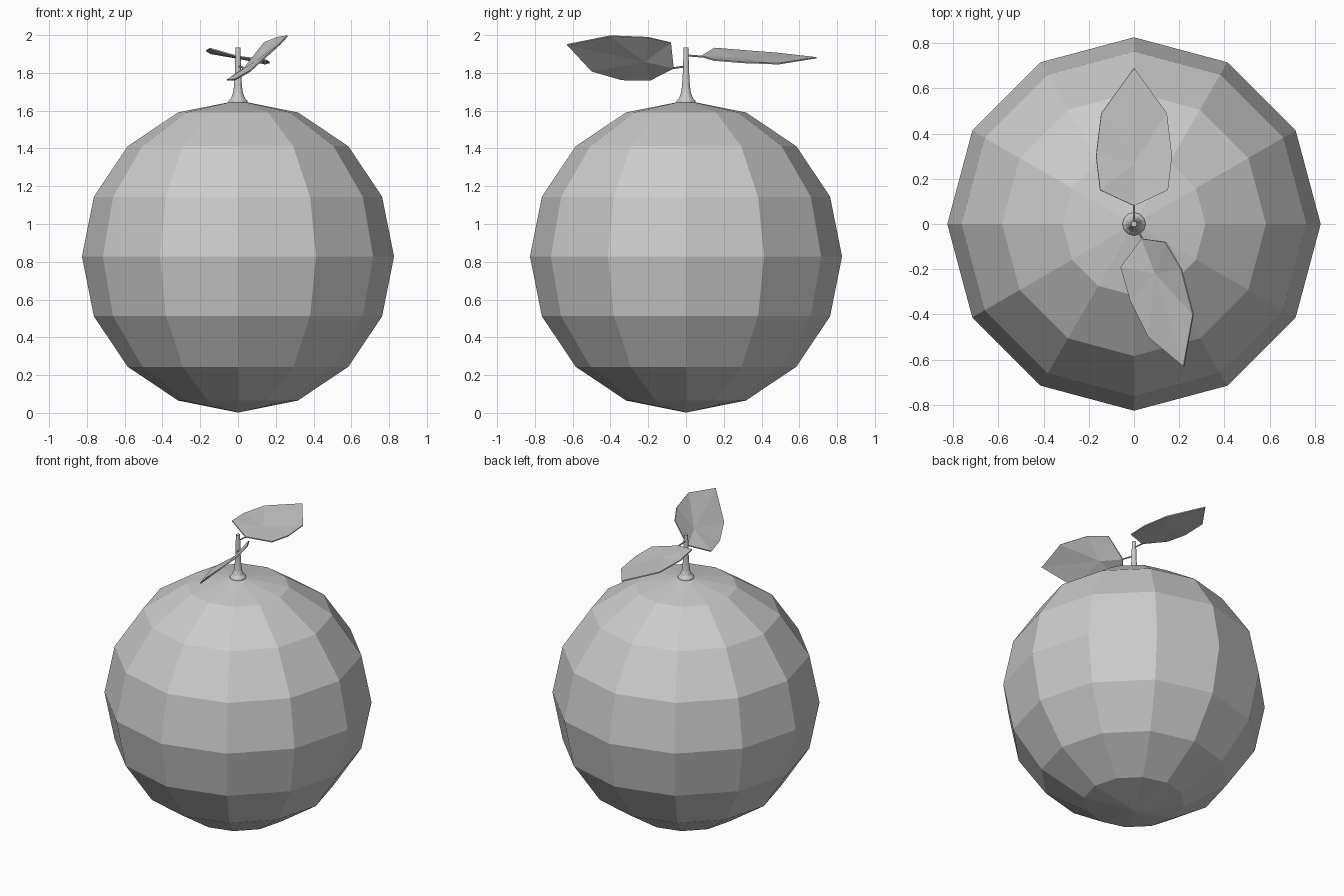
import bpy
from math import sin, cos, tau
from mathutils import Vector

cube = bpy.data.objects.get("Cube")
if cube:
    bpy.data.objects.remove(cube)

grey = bpy.data.materials.new("plain_grey")
grey.use_nodes = True
COLOUR = (0.6, 0.6, 0.6, 1)
grey.diffuse_color = COLOUR
grey.node_tree.nodes["Principled BSDF"].inputs["Base Color"].default_value = COLOUR


def add_mesh(name, verts, faces):
    mesh = bpy.data.meshes.new(name)
    mesh.from_pydata(verts, [], faces)
    mesh.materials.append(grey)
    obj = bpy.data.objects.new(name, mesh)
    bpy.context.collection.objects.link(obj)
    return obj


def lathe(name, profile, sides):
    """Spin a (radius, z) profile around z and cap both ends."""
    verts = [(r * cos(tau * i / sides), r * sin(tau * i / sides), z)
             for r, z in profile for i in range(sides)]
    faces = [(k * sides + i, k * sides + (i + 1) % sides,
              (k + 1) * sides + (i + 1) % sides, (k + 1) * sides + i)
             for k in range(len(profile) - 1) for i in range(sides)]
    faces.append(tuple(reversed(range(sides))))
    faces.append(tuple(range(len(verts) - sides, len(verts))))
    return add_mesh(name, verts, faces)


def leaf(name, middle, outline):
    """Fan of faces around a middle point, given a slight thickness."""
    n = len(outline)
    obj = add_mesh(name, [middle] + outline,
                   [(0, i + 1, (i + 1) % n + 1) for i in range(n)])
    solid = obj.modifiers.new("thickness", "SOLIDIFY")
    solid.thickness = 0.007
    solid.offset = 0


def stalk(name, start, end, radius=0.005):
    """Thin rod between two points."""
    a, b = Vector(start), Vector(end)
    bpy.ops.mesh.primitive_cylinder_add(vertices=6, radius=radius,
                                        depth=(b - a).length, location=(a + b) / 2)
    obj = bpy.context.object
    obj.name = name
    obj.rotation_euler = (b - a).to_track_quat("Z", "Y").to_euler()
    obj.data.materials.append(grey)


# Faceted round fruit
bpy.ops.mesh.primitive_uv_sphere_add(segments=12, ring_count=8, radius=0.826,
                                     location=(0, 0, 0.828))
fruit = bpy.context.object
fruit.name = "fruit"
fruit.data.materials.append(grey)

# Flared stem
lathe("stem", [(0.052, 1.64), (0.05, 1.652), (0.036, 1.668), (0.026, 1.695),
               (0.021, 1.73), (0.016, 1.81), (0.013, 1.935)], 12)

# Nearly level leaf at the back
stalk("back_leaf_stalk", (0, 0, 1.893), (0, 0.09, 1.886))
leaf("back_leaf", (0, 0.27, 1.878),
     [(0, 0.08, 1.887), (0.15, 0.15, 1.867), (0.168, 0.3, 1.855),
      (0.145, 0.49, 1.848), (0, 0.69, 1.88), (-0.145, 0.49, 1.903),
      (-0.168, 0.3, 1.918), (-0.15, 0.15, 1.93)])

# Tilted leaf at the front
stalk("front_leaf_stalk", (0, 0, 1.835), (0.04, -0.07, 1.825))
leaf("front_leaf", (0.095, -0.22, 1.86),
     [(0.035, -0.065, 1.826), (-0.058, -0.19, 1.762), (-0.015, -0.34, 1.764),
      (0.065, -0.5, 1.81), (0.22, -0.63, 1.95), (0.262, -0.4, 1.996),
      (0.21, -0.2, 1.988), (0.14, -0.08, 1.96)])
